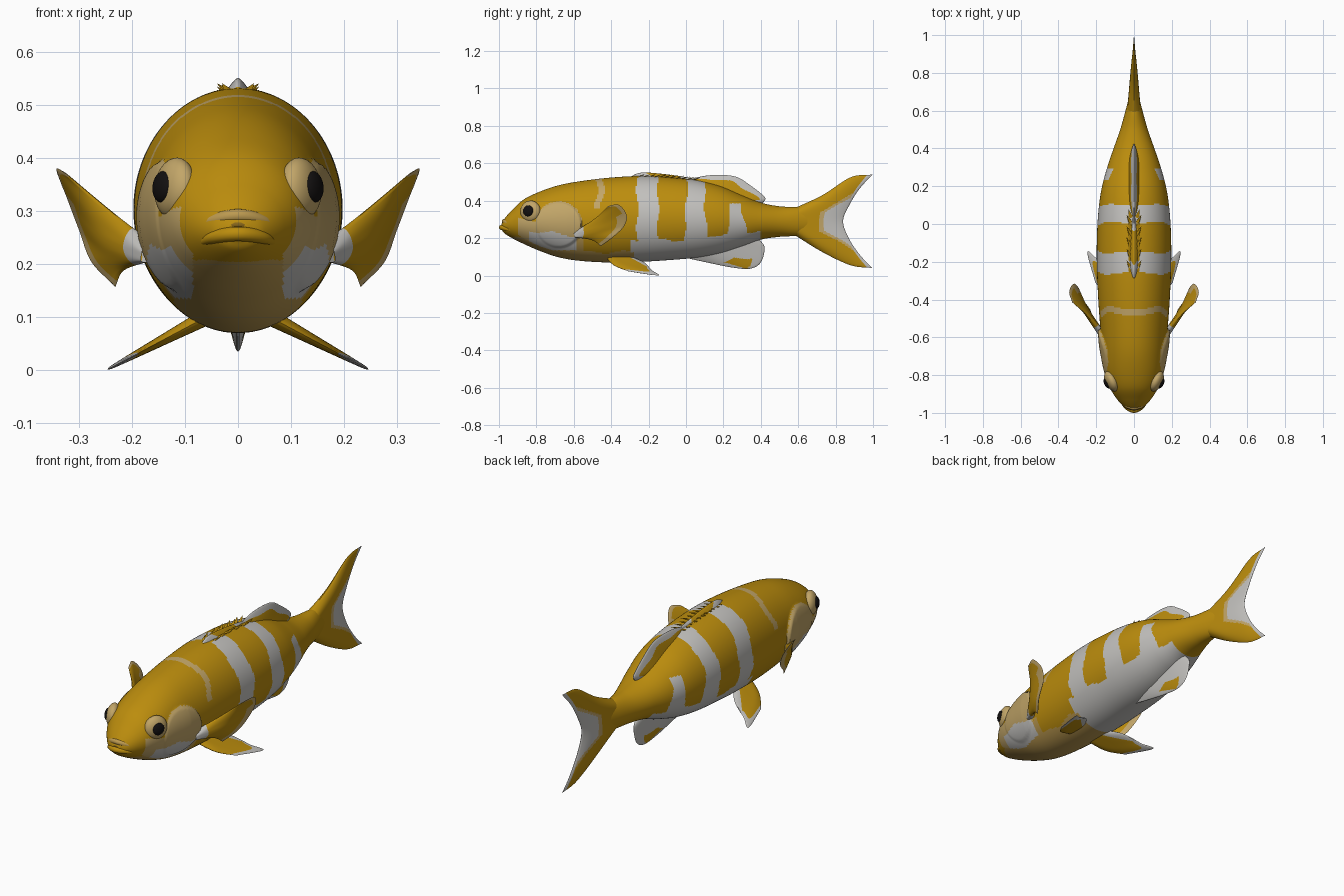
import bpy, bmesh, math
from math import sin, cos, pi
from mathutils import Vector

if "Cube" in bpy.data.objects:
    bpy.data.objects.remove(bpy.data.objects["Cube"])

# Colours
def material(name, rgb):
    m = bpy.data.materials.new(name)
    m.diffuse_color = (*rgb, 1)
    m.use_nodes = True
    m.node_tree.nodes["Principled BSDF"].inputs["Base Color"].default_value = m.diffuse_color
    return m

MATS = [material("gold", (0.50, 0.265, 0.004)), material("white", (0.54, 0.53, 0.51)),
        material("cream", (0.54, 0.38, 0.14)), material("pale gold", (0.50, 0.32, 0.08)),
        material("black", (0.006, 0.005, 0.005)), material("mouth brown", (0.24, 0.13, 0.01))]
GOLD, WHITE, CREAM, PALE, BLACK, BROWN = range(6)


def path(pts, n):
    """Catmull-Rom resampling of a list of points."""
    pts = [Vector(p) for p in pts]
    pts = [pts[0] * 2 - pts[1]] + pts + [pts[-1] * 2 - pts[-2]]
    out = []
    for i in range(n):
        f = i / (n - 1) * (len(pts) - 3)
        k = min(int(f), len(pts) - 4)
        t = f - k
        a, b, c, d = pts[k:k + 4]
        out.append(0.5 * (2 * b + (c - a) * t + (2 * a - 5 * b + 4 * c - d) * t * t
                          + (3 * b - a - 3 * c + d) * t ** 3))
    return out


def make(name, verts, faces, ids):
    me = bpy.data.meshes.new(name)
    me.from_pydata(verts, [], faces)
    for m in MATS:
        me.materials.append(m)
    for p, i in zip(me.polygons, ids):
        p.material_index = i
    bm = bmesh.new()
    bm.from_mesh(me)
    bmesh.ops.remove_doubles(bm, verts=bm.verts, dist=0.0001)
    bmesh.ops.recalc_face_normals(bm, faces=bm.faces)
    bm.to_mesh(me)
    bm.free()
    ob = bpy.data.objects.new(name, me)
    bpy.context.collection.objects.link(ob)
    return ob


# Body: y, top z, bottom z, half width
STATIONS = [(-0.985, 0.28, 0.245, 0.02), (-0.97, 0.305, 0.225, 0.05), (-0.93, 0.35, 0.20, 0.088),
            (-0.87, 0.405, 0.17, 0.126), (-0.79, 0.445, 0.135, 0.153), (-0.69, 0.48, 0.10, 0.167),
            (-0.58, 0.502, 0.08, 0.176), (-0.42, 0.522, 0.07, 0.188), (-0.25, 0.532, 0.073, 0.196),
            (-0.1, 0.526, 0.082, 0.197), (0.05, 0.51, 0.095, 0.19), (0.18, 0.48, 0.118, 0.173),
            (0.3, 0.43, 0.155, 0.142), (0.4, 0.39, 0.192, 0.108), (0.5, 0.37, 0.207, 0.073),
            (0.6, 0.365, 0.213, 0.045), (0.68, 0.35, 0.23, 0.024), (0.74, 0.31, 0.27, 0.006)]


def gill(y, z):
    return math.hypot((y + 0.68) / 0.125, (z - 0.272) / 0.125)


def body_colour(c):
    x, y, z = c
    w = 0.007 * sin(31 * z)
    v = 0.008 * sin(33 * y)
    if y < -0.55 and abs(x) > 0.085:                     # cheek and gill cover
        if -0.84 < y < -0.585 and 0.135 < z < 0.225 + v - 0.1 * (y + 0.7):
            return WHITE
        if gill(y, z) < 1 or (-0.9 < y < -0.68 and 0.18 < z < 0.30 + v):
            return CREAM
    if y < -0.55 and z < 0.2 + v or y < -0.28 and z < 0.125 + v:
        return PALE
    if abs(y + 0.465 - 2 * w) < 0.017 and z > 0.36:      # stripes
        return CREAM
    if abs(y + 0.205 + w) < 0.056 and z > 0.15 or abs(y - 0.052 - w) < 0.046 + 0.06 * max(0, 0.45 - z):
        return WHITE
    if abs(y - 0.27 - w) < 0.03 + 0.2 * max(0, 0.34 - z) and z < 0.385:
        return WHITE
    low = 0.19 if y < 0 else 0.215 if y < 0.25 else 0.235
    if -0.29 + w < y < 0.4 and z < low + v:              # belly
        return WHITE
    return GOLD


R, S = 340, 150
verts = []
for y, top, bot, hw in path([Vector(s) for s in STATIONS], R):
    mid, h = (top + bot) / 2, (top - bot) / 2
    for j in range(S):
        a = 2 * pi * j / S
        x, z = hw * cos(a), mid + h * sin(a)
        g = gill(y, z)
        if g < 1 and abs(x) > 0.05:                      # raised gill cover
            x *= 1 + 0.085 * min(1, (1 - g) * 14) * max(0, min(1, (y + 0.84) / 0.2))
        verts.append((x, y, z))
faces = [(i * S + j, i * S + (j + 1) % S, (i + 1) * S + (j + 1) % S, (i + 1) * S + j)
         for i in range(R - 1) for j in range(S)]
faces += [tuple(range(S)), tuple(range((R - 1) * S, R * S))]
make("body", verts, faces,
     [body_colour(sum((Vector(verts[k]) for k in f), Vector()) / len(f)) for f in faces])


def fin(name, rails, thick, direction, rule, nu=64, nv=36):
    """Tapered sheet lofted from root rail to outer rail."""
    rails = [path(r, nu) for r in rails]
    cols = [path([r[i] for r in rails], nv) for i in range(nu)]
    d = Vector(direction).normalized()
    vs, fs, ids = [], [], []
    for side in (1, -1):
        base = len(vs)
        for i in range(nu):
            u = i / (nu - 1)
            for j in range(nv):
                v = j / (nv - 1)
                t = thick * (1 - v) ** 0.8 * (1 - abs(2 * u - 1) ** 5)
                t += 0.002 * (0 < i < nu - 1 and j < nv - 1)
                vs.append(cols[i][j] + d * side * t)
        for i in range(nu - 1):
            for j in range(nv - 1):
                k = base + i * nv + j
                fs.append((k, k + 1, k + nv + 1, k + nv))
                ids.append(rule((i + 0.5) / (nu - 1), (j + 0.5) / (nv - 1)))
    return make(name, vs, fs, ids)


def yz(*pts):
    return [(0, y, z) for y, z in pts]


# Tail fin
def tail_rule(u, v):
    m = abs(u - 0.5)
    if v > 0.92 or v > 0.46 and m < 0.12 + 0.26 * (v - 0.4):
        return WHITE
    return CREAM if v > 0.36 and m < 0.14 + 0.26 * (v - 0.3) else GOLD


fin("tail_fin", [yz((0.58, 0.36), (0.59, 0.29), (0.58, 0.217)),
                 yz((0.73, 0.43), (0.71, 0.36), (0.70, 0.29), (0.70, 0.21), (0.73, 0.125)),
                 yz((0.88, 0.525), (0.83, 0.41), (0.785, 0.29), (0.83, 0.17), (0.88, 0.055)),
                 yz((0.997, 0.54), (0.925, 0.46), (0.87, 0.37), (0.84, 0.29), (0.87, 0.20),
                    (0.93, 0.11), (0.997, 0.04))],
    0.035, (1, 0, 0), tail_rule)

# Soft dorsal fin and anal fin
fin("dorsal_fin", [yz((0.0, 0.49), (0.2, 0.45), (0.39, 0.375)),
                   yz((0.03, 0.52), (0.14, 0.537), (0.26, 0.53), (0.34, 0.485), (0.42, 0.42), (0.415, 0.392))],
    0.03, (1, 0, 0), lambda u, v: WHITE if v > 0.66 + 0.06 * sin(18 * u) or u > 0.86 else GOLD)
fin("anal_fin", [yz((0.0, 0.12), (0.2, 0.15), (0.39, 0.21)),
                 yz((0.01, 0.092), (0.13, 0.066), (0.24, 0.044), (0.34, 0.036), (0.4, 0.07), (0.42, 0.15), (0.39, 0.195))],
    0.028, (1, 0, 0), lambda u, v: GOLD if abs(u - 0.48) < 0.16 - 0.6 * abs(v - 0.72) else WHITE)

# Low spiny ridge along the back
fin("spiny_ridge", [yz((-0.3, 0.51), (-0.12, 0.51), (0.06, 0.48)),
                    yz((-0.3, 0.527), (-0.24, 0.55), (-0.12, 0.543), (0.06, 0.518))],
    0.03, (1, 0, 0), lambda u, v: WHITE if 0.1 < u < 0.42 or u > 0.83 else GOLD)
for i in range(11):
    y = -0.27 + 0.03 * i
    for s in (1, -1):
        r = 0.013
        drop = 0.1 * max(0, y + 0.12)
        vs = [(s * 0.014 + r * cos(k * pi / 3), y + r * sin(k * pi / 3), 0.523 - drop) for k in range(6)]
        vs.append((s * (0.03 + 0.01 * (i % 2)), y + 0.05, 0.541 - drop))
        make("back_spine", vs, [(k, (k + 1) % 6, 6) for k in range(6)], [GOLD] * 6)


# Paired fins, eyes
def ball(name, centre, normal, radius, depth, mat):
    bpy.ops.mesh.primitive_uv_sphere_add(segments=32, ring_count=16, radius=1, location=centre)
    ob = bpy.context.object
    ob.name = name
    ob.scale = (radius, radius, depth)
    ob.rotation_euler = normal.to_track_quat('Z', 'Y').to_euler()
    ob.data.materials.append(MATS[mat])


def pec_rule(u, v):
    if v < 0.2:
        return WHITE
    return CREAM if v > 0.93 or (u > 0.35 and v > 0.84) else GOLD


for s, side in ((1, "right"), (-1, "left")):
    def pec(*pts):
        out = []
        for y, z in pts:
            r = min(y + 0.59, 0.19)
            out.append((s * (0.165 + 0.5 * r + 2.0 * (z - 0.16) * r), y, z))
        return out

    def pel(*pts):
        return [(s * x, y, 0.092 - 0.53 * (x - 0.075)) for x, y in pts]

    fin(side + "_pectoral_fin",
        [pec((-0.59, 0.237), (-0.588, 0.222), (-0.585, 0.205)),
         pec((-0.48, 0.31), (-0.46, 0.25), (-0.5, 0.188)),
         pec((-0.415, 0.372), (-0.36, 0.378), (-0.318, 0.325), (-0.33, 0.265), (-0.39, 0.205), (-0.455, 0.157))],
        0.018, (s, -0.58, -0.4), pec_rule)
    fin(side + "_pelvic_fin",
        [pel((0.06, -0.43), (0.055, -0.37), (0.05, -0.31)),
         pel((0.145, -0.385), (0.14, -0.3), (0.11, -0.23)),
         pel((0.205, -0.31), (0.247, -0.15), (0.2, -0.18), (0.16, -0.2))],
        0.014, (s * 0.47, 0, 0.88),
        lambda u, v: WHITE if v > 0.85 or u > 0.8 else GOLD)

    n = Vector((s * 0.89, -0.43, 0.1)).normalized()
    c = Vector((s * 0.119, -0.832, 0.343))
    ball(side + "_eye_socket", c, n, 0.058, 0.033, CREAM)
    ball(side + "_iris", c + n * 0.014, n, 0.037, 0.0235, WHITE)
    ball(side + "_pupil", c + n * 0.026, n, 0.030, 0.0155, BLACK)


# Lips and mouth line
def tube(name, pts, r, mat):
    cu = bpy.data.curves.new(name, 'CURVE')
    cu.dimensions = '3D'
    cu.bevel_depth = r
    cu.bevel_resolution = 4
    cu.use_fill_caps = True
    sp = cu.splines.new('POLY')
    p = path(pts, 24)
    sp.points.add(len(p) - 1)
    for i, (q, co) in enumerate(zip(sp.points, p)):
        q.co = (*co, 1)
        q.radius = 0.35 + 0.65 * sin(pi * i / 23) ** 0.6
    cu.materials.append(MATS[mat])
    ob = bpy.data.objects.new(name, cu)
    bpy.context.collection.objects.link(ob)
    bpy.ops.object.select_all(action='DESELECT')
    ob.select_set(True)
    bpy.context.view_layer.objects.active = ob
    bpy.ops.object.convert(target='MESH')


def arc(w, y0, y1, z0, z1):
    return [(-w, y0, z0), (-w * 0.62, (y0 + 2 * y1) / 3, (z0 + 2 * z1) / 3), (0, y1, z1),
            (w * 0.62, (y0 + 2 * y1) / 3, (z0 + 2 * z1) / 3), (w, y0, z0)]


tube("upper_lip", arc(0.078, -0.92, -0.972, 0.262, 0.291), 0.013, PALE)
tube("mouth_line", arc(0.073, -0.922, -0.980, 0.252, 0.274), 0.007, BROWN)
tube("lower_lip", arc(0.070, -0.925, -0.986, 0.240, 0.257), 0.014, GOLD)

# Smooth shading
bpy.ops.object.select_all(action='SELECT')
bpy.ops.object.shade_smooth_by_angle(angle=math.radians(45))
